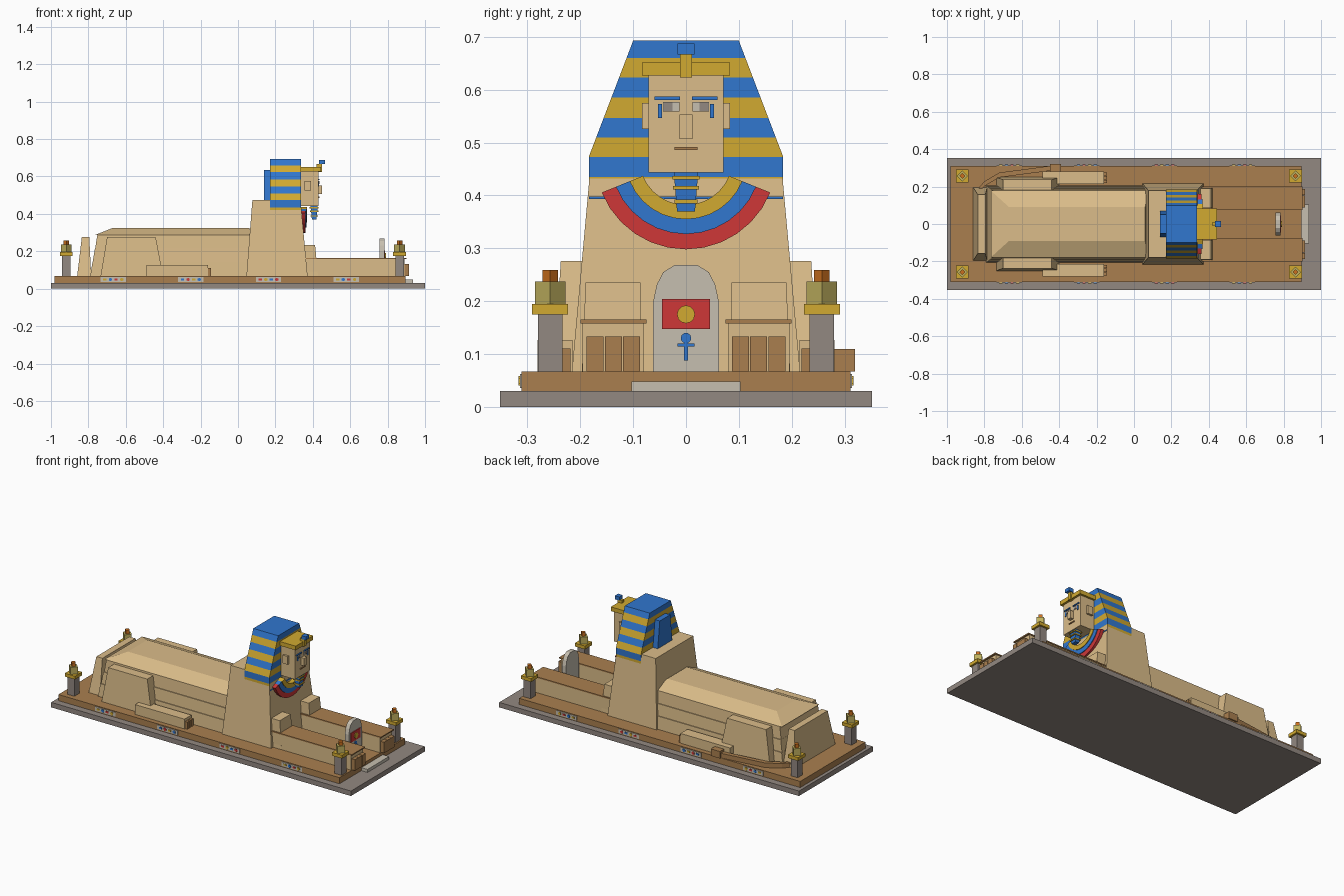
import bpy
import bmesh
from math import sin, cos, pi, radians

cube = bpy.data.objects.get("Cube")
if cube:
    bpy.data.objects.remove(cube, do_unlink=True)


def material(name, r, g, b):
    linear = [(c / 255) ** 2.2 for c in (r, g, b)] + [1]
    m = bpy.data.materials.new(name)
    m.use_nodes = True
    m.diffuse_color = linear
    m.node_tree.nodes["Principled BSDF"].inputs["Base Color"].default_value = linear
    return m


SAND = material("sandstone", 218, 187, 136)
BROWN = material("brown stone", 168, 126, 80)
GREY = material("grey stone", 145, 135, 128)
PALE = material("pale limestone", 197, 189, 174)
BLUE = material("blue paint", 52, 118, 205)
GOLD = material("gold", 208, 168, 52)
RED = material("red paint", 205, 58, 58)
LAMP = material("lantern glass", 190, 175, 95)
FLAME = material("flame orange", 200, 110, 35)


def loft(name, bottom, top, mat):
    """Closed solid between two matching loops of points."""
    bm = bmesh.new()
    a = [bm.verts.new(p) for p in bottom]
    b = [bm.verts.new(p) for p in top]
    bm.faces.new(a)
    bm.faces.new(b)
    for i in range(len(a)):
        j = (i + 1) % len(a)
        bm.faces.new((a[i], a[j], b[j], b[i]))
    bmesh.ops.recalc_face_normals(bm, faces=bm.faces)
    mesh = bpy.data.meshes.new(name)
    bm.to_mesh(mesh)
    bm.free()
    mesh.materials.append(mat)
    obj = bpy.data.objects.new(name, mesh)
    bpy.context.collection.objects.link(obj)
    return obj


def rect(x, y, z):
    return [(x[0], y[0], z), (x[1], y[0], z), (x[1], y[1], z), (x[0], y[1], z)]


def box(name, x, y, z, mat, x_top=None, y_top=None):
    """Box, or a tapered block when top ranges are given."""
    return loft(name, rect(x, y, z[0]), rect(x_top or x, y_top or y, z[1]), mat)


def prism_x(name, profile, x, mat):
    """Extrude a (y, z) profile along x."""
    return loft(name, [(x[0], *p) for p in profile], [(x[1], *p) for p in profile], mat)


def sym(h):
    return (-h, h)


def side(s, a, b):
    return tuple(sorted((s * a, s * b)))


def disc(z, r, n):
    return [(r * cos(2 * pi * i / n), z + r * sin(2 * pi * i / n)) for i in range(n)]


FLOOR = 0.067

# Base, plinth and front step
box("ground_slab", (-1, 1), sym(0.352), (0, 0.03), GREY)
box("plinth", (-0.98, 0.895), sym(0.311), (0.03, FLOOR), BROWN)
box("front_step", (0.88, 0.936), sym(0.103), (0.03, 0.048), PALE)

# Painted friezes along both long sides of the plinth
for s in (1, -1):
    for k in range(4):
        cx = -0.667 + 0.415 * k
        box("frieze_panel", (cx - 0.068, cx + 0.068), side(s, 0.308, 0.314), (0.036, 0.062), PALE)
        for g in range(4):
            gx = cx - 0.045 + 0.03 * g
            mat = (GOLD, BLUE, RED)[(g + k) % 3]
            tall = 0.009 if g % 2 else 0.005
            box("frieze_glyph", (gx - 0.009, gx + 0.009), side(s, 0.312, 0.317),
                (0.049 - 0.005, 0.049 + 0.005), mat)
            box("frieze_glyph_stem", (gx - 0.004, gx + 0.004), side(s, 0.312, 0.317),
                (0.049 - tall, 0.049 + tall), mat)

# Body in three eroded courses with a hipped back
levels = (FLOOR, 0.144, 0.214, 0.287)
for i in range(3):
    back, half = -0.79 + 0.013 * i, 0.205 - 0.01 * i
    box("body_course", (back, 0.1), sym(half), levels[i:i + 2], SAND,
        (back + 0.012, 0.1), sym(half - 0.005))
box("body_back", (-0.765, 0.075), sym(0.178), (0.287, 0.325), SAND, (-0.67, 0.06), sym(0.092))
box("rump", (-0.86, -0.785), sym(0.195), (FLOOR, 0.276), SAND, (-0.835, -0.795), sym(0.157))

# Hind legs
for s in (1, -1):
    box("haunch", (-0.735, -0.4), side(s, 0.16, 0.25), (FLOOR, 0.276), SAND,
        (-0.7, -0.44), side(s, 0.16, 0.237))
    box("hind_paw", (-0.49, -0.16), side(s, 0.215, 0.281), (FLOOR, 0.126), SAND)
    for t in range(3):
        y = 0.219 + 0.02 * t
        box("hind_toe", (-0.165, -0.145), side(s, y, y + 0.017), (FLOOR, 0.11), BROWN)

# Tail curling round the left side
path = [(-0.83, 0.18), (-0.8, 0.215), (-0.72, 0.262), (-0.43, 0.3)]
outline = [(x, y - 0.013) for x, y in path] + [(x, y + 0.013) for x, y in reversed(path)]
loft("tail", [(*p, FLOOR) for p in outline], [(*p, 0.095) for p in outline], BROWN)
box("tail_tip", (-0.45, -0.39), (0.28, 0.32), (FLOOR, 0.109), BROWN)

# Chest and forelegs
box("chest", (0.045, 0.372), sym(0.216), (FLOOR, 0.475), SAND, (0.077, 0.334), sym(0.179))
for s in (1, -1):
    box("shoulder", (0.34, 0.428), side(s, 0.083, 0.197), (FLOOR, 0.235), SAND,
        (0.34, 0.412), side(s, 0.086, 0.19))
    box("foreleg", (0.34, 0.89), side(s, 0.08, 0.196), (FLOOR, 0.158), SAND)
    box("foreleg_cap", (0.36, 0.9), side(s, 0.075, 0.2), (0.158, 0.165), BROWN)
    for t in range(3):
        y = 0.087 + 0.0345 * t
        box("front_toe", (0.88, 0.913), side(s, y, y + 0.032), (FLOOR, 0.133), BROWN)

# Striped headdress
def cloth_half(z):
    return 0.184 - 0.084 * max(0, z - 0.473) / 0.22


stripes = [0.398, 0.435, 0.473, 0.51, 0.547, 0.585, 0.623, 0.66, 0.693]
for i in range(8):
    lo, hi = stripes[i], stripes[i + 1]
    box("headdress_stripe", (0.172, 0.338), sym(cloth_half(lo)), (lo, hi),
        BLUE if i % 2 else GOLD, None, sym(cloth_half(hi)))
box("headdress_hem", (0.172, 0.345), sym(0.184), (0.393, 0.398), BLUE)
box("headdress_tail", (0.14, 0.175), sym(0.07), (0.47, 0.635), BLUE, None, sym(0.05))

# Face
box("face", (0.33, 0.43), sym(0.071), (0.443, 0.63), SAND)
box("brow_band", (0.33, 0.443), sym(0.083), (0.627, 0.652), GOLD)
box("crest_base", (0.42, 0.45), sym(0.011), (0.623, 0.668), GOLD)
box("crest_head", (0.434, 0.464), sym(0.016), (0.667, 0.688), BLUE)
box("nose", (0.425, 0.45), sym(0.0125), (0.507, 0.553), SAND)
box("mouth", (0.425, 0.435), sym(0.022), (0.486, 0.492), BROWN)
for s in (1, -1):
    box("ear", (0.355, 0.39), side(s, 0.068, 0.083), (0.526, 0.575), SAND)
    box("eyebrow", (0.425, 0.436), side(s, 0.011, 0.06), (0.581, 0.587), BLUE)
    box("eye_white", (0.425, 0.433), side(s, 0.012, 0.044), (0.559, 0.577), PALE)
    box("pupil", (0.425, 0.435), side(s, 0.026, 0.042), (0.56, 0.576), GREY)
    box("eye_line", (0.425, 0.434), side(s, 0.045, 0.053), (0.547, 0.573), BLUE)

# Beard with gold rings
box("beard", (0.395, 0.42), sym(0.017), (0.37, 0.443), BLUE, (0.388, 0.426), sym(0.023))
for z in (0.385, 0.411, 0.43):
    h = 0.019 + (z - 0.37) * 0.08
    box("beard_ring", (0.407 - h, 0.407 + h), sym(h + 0.002), (z, z + 0.007), GOLD)

# Broad collar of three arcs
for r0, r1, front, mat in ((0.142, 0.172, 0.362, RED), (0.114, 0.143, 0.366, BLUE),
                           (0.088, 0.115, 0.37, GOLD)):
    angles = [radians(-68 + 136 * i / 12) for i in range(13)]
    arc = [(r1 * sin(a), 0.47 - r1 * cos(a)) for a in angles]
    arc += [(r0 * sin(a), 0.47 - r0 * cos(a)) for a in reversed(angles)]
    prism_x("collar_band", arc, (0.335, front), mat)

# Standing stone between the paws
half = [(0.062, FLOOR), (0.062, 0.2), (0.055, 0.232), (0.043, 0.255), (0.022, 0.268)]
prism_x("stele", half + [(-y, z) for y, z in reversed(half)], (0.757, 0.783), PALE)
box("stele_panel", (0.78, 0.787), sym(0.045), (0.147, 0.204), RED)
prism_x("stele_sun", disc(0.175, 0.017, 12), (0.78, 0.791), GOLD)
prism_x("sign_loop", disc(0.13, 0.01, 10), (0.78, 0.787), BLUE)
box("sign_bar", (0.78, 0.787), sym(0.016), (0.114, 0.12), BLUE)
box("sign_stem", (0.78, 0.787), sym(0.0035), (0.088, 0.125), BLUE)


# Corner lamps
def diamond(x, y, z, r):
    return [(x + r, y, z), (x, y + r, z), (x - r, y, z), (x, y - r, z)]


for x in (-0.918, 0.864):
    for y in (-0.257, 0.257):
        for name, h, z, mat in (("lamp_post", 0.023, (FLOOR, 0.175), GREY),
                                ("lamp_plate", 0.034, (0.175, 0.195), GOLD)):
            box(name, (x - h, x + h), (y - h, y + h), z, mat)
        for name, r, z0, z1, mat in (("lantern", 0.029, 0.195, 0.237, LAMP),
                                     ("lamp_flame", 0.015, 0.237, 0.259, FLAME)):
            loft(name, diamond(x, y, z0, r), diamond(x, y, z1, r), mat)
